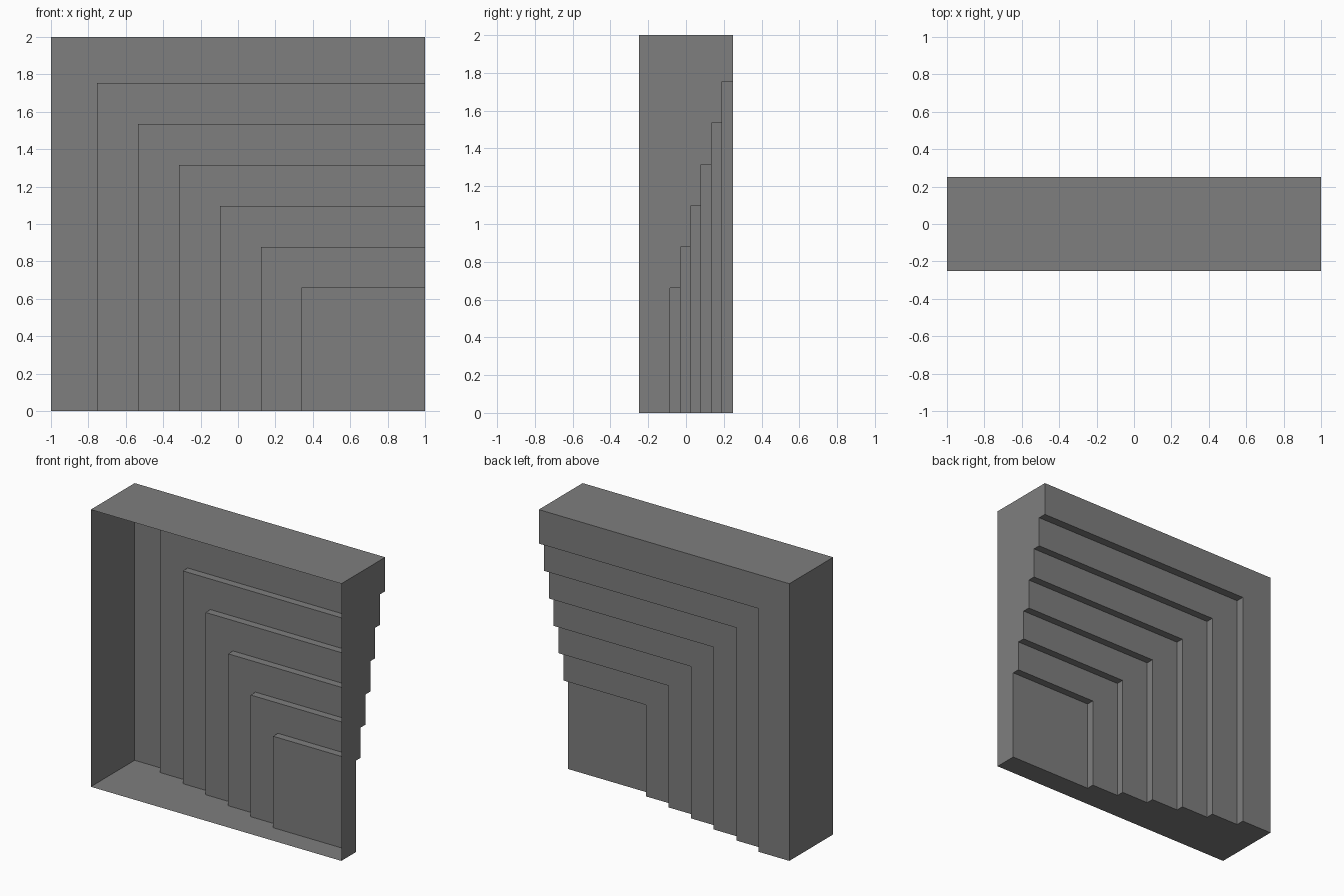
import bpy, bmesh

if "Cube" in bpy.data.objects:
    bpy.data.objects.remove(bpy.data.objects["Cube"])

# Step sizes measured from the lower right corner, and the depth of each step
sizes = [0.66, 0.878, 1.096, 1.315, 1.535, 1.755, 2.0]
depths = [-0.085, -0.03, 0.025, 0.08, 0.135, 0.19, 0.25]
FRONT = -0.25

grey = bpy.data.materials.new("mid grey")
grey.diffuse_color = (0.21, 0.21, 0.21, 1)
grey.use_nodes = True
grey.node_tree.nodes["Principled BSDF"].inputs["Base Color"].default_value = grey.diffuse_color

bm = bmesh.new()


def face(points):
    bm.faces.new([bm.verts.new(p) for p in points])


# Stepped outline shared by the floor and the right side: (size, depth)
outline = [(0, FRONT), (0, depths[0])]
for i, (s, y) in enumerate(zip(sizes, depths)):
    outline.append((s, y))
    if i < len(sizes) - 1:
        outline.append((s, depths[i + 1]))
outline.append((2, FRONT))

face([(1 - s, y, 0) for s, y in outline])    # floor
face([(1, y, s) for s, y in outline])        # right side

# Left wall and top; the front stays open
face([(-1, FRONT, 0), (-1, 0.25, 0), (-1, 0.25, 2), (-1, FRONT, 2)])
face([(-1, FRONT, 2), (-1, 0.25, 2), (1, 0.25, 2), (1, FRONT, 2)])

# Innermost back panel
s, y = sizes[0], depths[0]
face([(1, y, 0), (1 - s, y, 0), (1 - s, y, s), (1, y, s)])

# L-shaped back panels with the step walls between them
for a, b, ya, yb in zip(sizes, sizes[1:], depths, depths[1:]):
    xa, xb = 1 - a, 1 - b
    face([(xb, yb, 0), (xb, yb, b), (1, yb, b), (1, yb, a), (xa, yb, a), (xa, yb, 0)])
    face([(xa, ya, 0), (xa, yb, 0), (xa, yb, a), (xa, ya, a)])
    face([(xa, ya, a), (xa, yb, a), (1, yb, a), (1, ya, a)])

bmesh.ops.remove_doubles(bm, verts=bm.verts, dist=0.0005)
bmesh.ops.recalc_face_normals(bm, faces=bm.faces)
# Make sure the shell faces outwards
bm.faces.ensure_lookup_table()
top = max(bm.faces, key=lambda f: f.calc_center_median().z)
if top.normal.z < 0:
    bmesh.ops.reverse_faces(bm, faces=bm.faces)

mesh = bpy.data.meshes.new("stepped_shell")
bm.to_mesh(mesh)
bm.free()
mesh.materials.append(grey)
shell = bpy.data.objects.new("stepped_shell", mesh)
bpy.context.collection.objects.link(shell)
